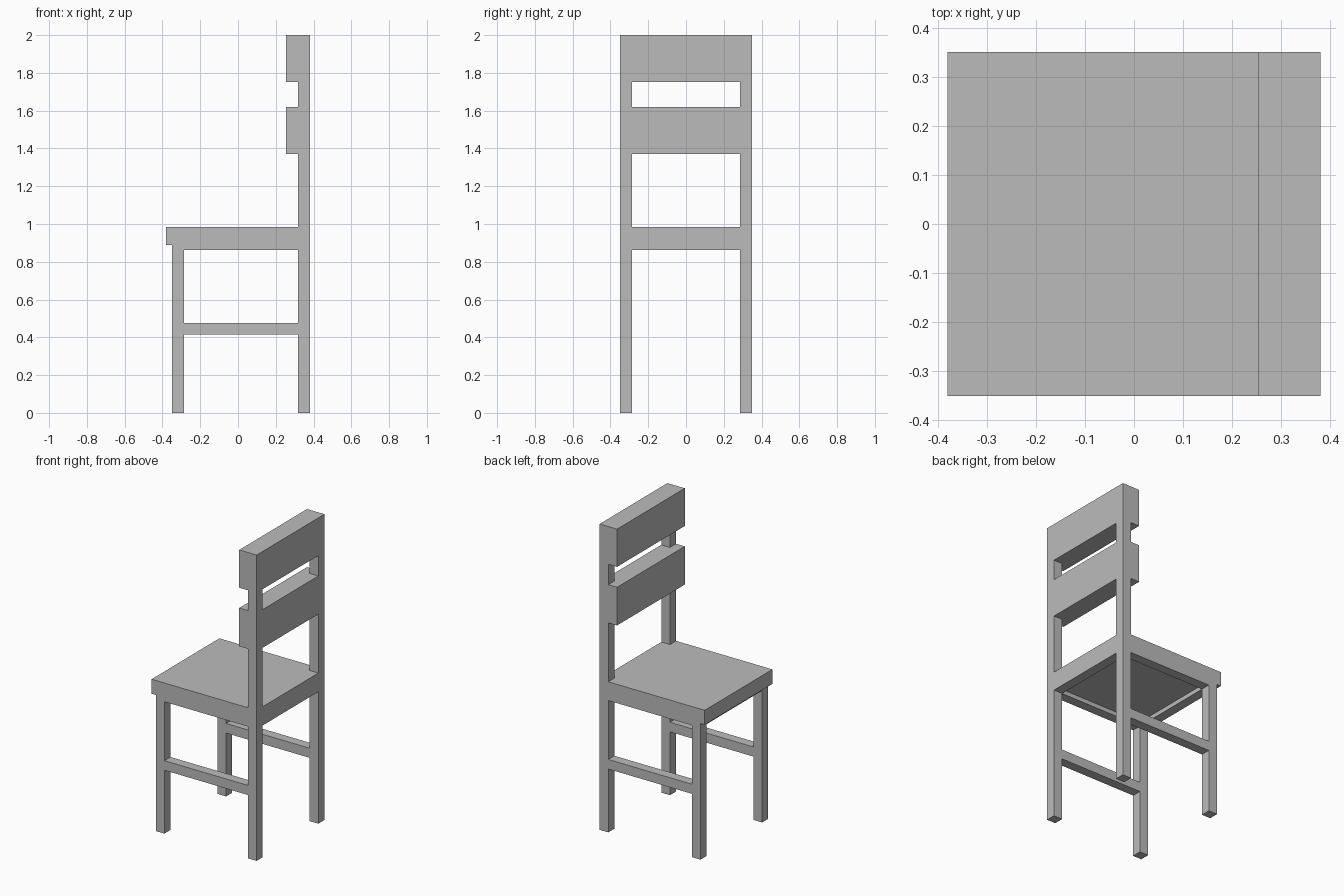
import bpy, bmesh

if "Cube" in bpy.data.objects:
    bpy.data.objects.remove(bpy.data.objects["Cube"])

grey = bpy.data.materials.new("plain grey")
grey.diffuse_color = (0.5, 0.5, 0.5, 1)
grey.use_nodes = True
grey.node_tree.nodes["Principled BSDF"].inputs["Base Color"].default_value = grey.diffuse_color

W = 0.35            # half width of the chair
I = 0.287           # inner side of the legs
BACK, POST = 0.38, 0.317   # back plane and front side of the back posts


def prism(name, outline, z0, z1):
    """Extrude an x-y outline (counter-clockwise) from z0 to z1."""
    bm = bmesh.new()
    base = bm.faces.new([bm.verts.new((x, y, z0)) for x, y in outline])
    top = bmesh.ops.extrude_face_region(bm, geom=[base])["geom"]
    verts = [v for v in top if isinstance(v, bmesh.types.BMVert)]
    bmesh.ops.translate(bm, verts=verts, vec=(0, 0, z1 - z0))
    bmesh.ops.recalc_face_normals(bm, faces=bm.faces)
    me = bpy.data.meshes.new(name)
    bm.to_mesh(me)
    bm.free()
    me.materials.append(grey)
    ob = bpy.data.objects.new(name, me)
    bpy.context.collection.objects.link(ob)
    return ob


def box(name, x0, x1, y0, y1, z0, z1):
    return prism(name, [(x0, y0), (x1, y0), (x1, y1), (x0, y1)], z0, z1)


def notched_board(name, x0, z0, z1):
    """Full-width board notched around the two back posts."""
    return prism(name, [(x0, -W), (POST, -W), (POST, -I), (BACK, -I),
                        (BACK, I), (POST, I), (POST, W), (x0, W)], z0, z1)


# Seat and the two back slats
notched_board("seat", -BACK, 0.89, 0.985)
notched_board("lower_back_slat", 0.254, 1.37, 1.62)
notched_board("upper_back_slat", 0.254, 1.753, 2.0)

# Legs, side rails and side stretchers, on both sides
for side, y0, y1 in (("right", -W, -I), ("left", I, W)):
    box(f"front_leg_{side}", -W, -I, y0, y1, 0, 0.89)
    box(f"back_post_{side}", POST, BACK, y0, y1, 0, 2.0)
    box(f"seat_rail_{side}", -I, POST, y0, y1, 0.862, 0.89)
    box(f"stretcher_{side}", -I, POST, y0, y1, 0.414, 0.477)

# Front and back rails under the seat
box("seat_rail_front", -W, -I, -I, I, 0.862, 0.89)
box("seat_rail_back", POST, BACK, -I, I, 0.862, 0.89)
